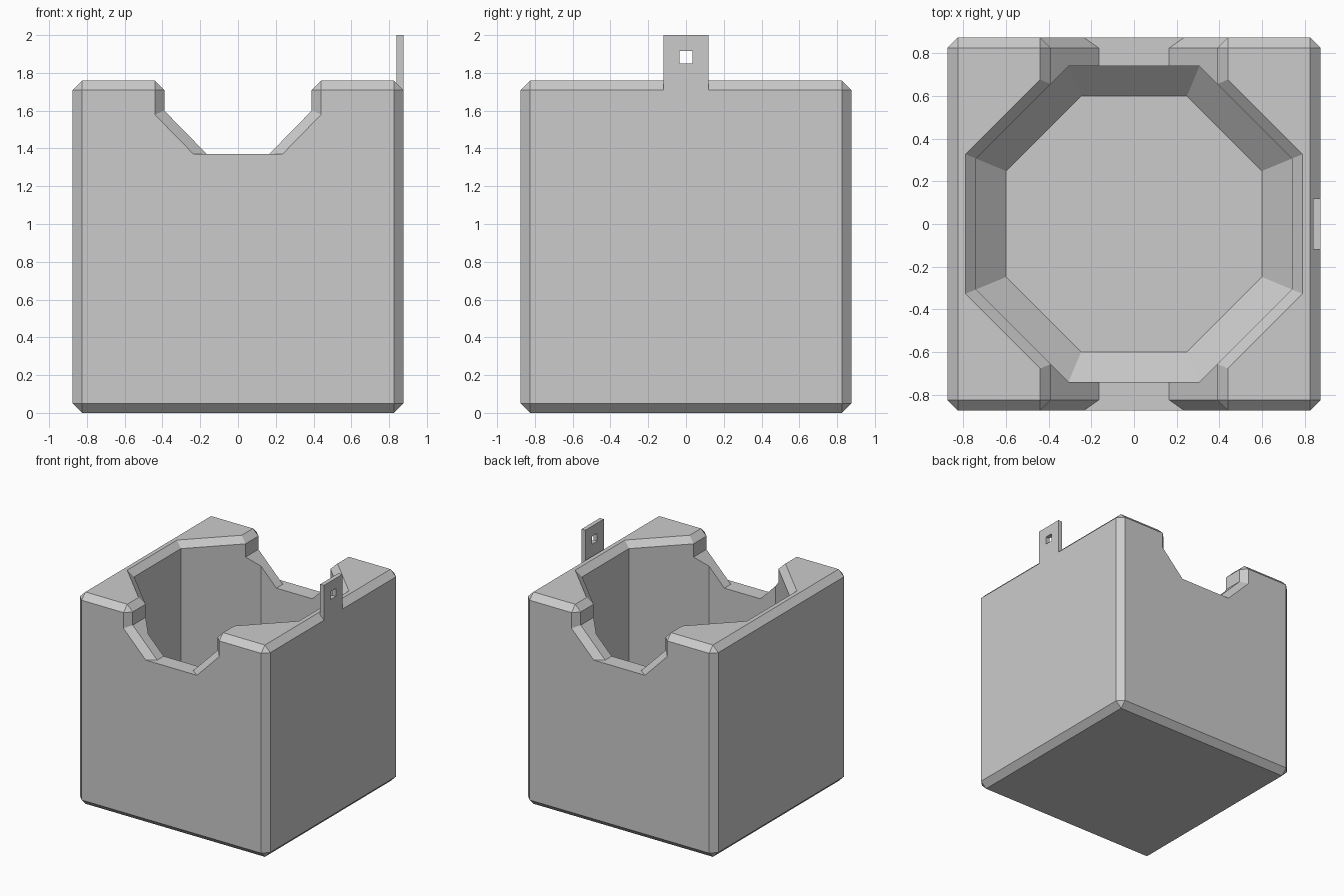
import bpy, bmesh, math

cube = bpy.data.objects.get("Cube")
if cube:
    bpy.data.objects.remove(cube, do_unlink=True)

HALF = 0.875      # half width of the body
TOP = 1.76        # height of the body
CH = 0.05         # chamfer width
FLOOR = 0.14      # thickness of the pocket floor
POCKET = 0.74     # pocket centre to flat side

grey = bpy.data.materials.new("plain grey")
grey.use_nodes = True
grey.diffuse_color = (0.6, 0.6, 0.6, 1)
grey.node_tree.nodes["Principled BSDF"].inputs["Base Color"].default_value = grey.diffuse_color


def finish(name, bm):
    bmesh.ops.recalc_face_normals(bm, faces=bm.faces[:])
    mesh = bpy.data.meshes.new(name)
    bm.to_mesh(mesh)
    bm.free()
    mesh.materials.append(grey)
    obj = bpy.data.objects.new(name, mesh)
    bpy.context.collection.objects.link(obj)
    return obj


def box(name, low, high, chamfer=0):
    bm = bmesh.new()
    bmesh.ops.create_cube(bm, size=1)
    for v in bm.verts:
        v.co = [a + (b - a) * (c + 0.5) for a, b, c in zip(low, high, v.co)]
    if chamfer:
        bmesh.ops.bevel(bm, geom=bm.edges[:], offset=chamfer, segments=1,
                        affect='EDGES')
    return finish(name, bm)


def loft(name, sections):
    """Skin matching closed rings of points and cap both ends."""
    bm = bmesh.new()
    rings = [[bm.verts.new(p) for p in s] for s in sections]
    for a, b in zip(rings, rings[1:]):
        for i in range(len(a)):
            j = (i + 1) % len(a)
            bm.faces.new((a[i], a[j], b[j], b[i]))
    bm.faces.new(rings[0])
    bm.faces.new(rings[-1])
    return finish(name, bm)


def cut(target, cutter):
    mod = target.modifiers.new(cutter.name, 'BOOLEAN')
    mod.operation = 'DIFFERENCE'
    mod.solver = 'EXACT'
    mod.object = cutter
    bpy.context.view_layer.objects.active = target
    bpy.ops.object.modifier_apply(modifier=mod.name)
    bpy.data.objects.remove(cutter, do_unlink=True)


def octagon(flat, z):
    r = flat / math.cos(math.pi / 8)
    angles = [(k + 0.5) * math.pi / 4 for k in range(8)]
    return [(r * math.cos(a), r * math.sin(a), z) for a in angles]


def notch(y, d):
    """Notch outline at depth y, with its sides pushed out by d."""
    half = [(0.165 + d * math.sqrt(2), 1.37),
            (0.39 + d, 1.6 - d * math.tan(math.pi / 8)),
            (0.39 + d, TOP - CH),
            (0.39 + d + 2 * CH, TOP + CH)]
    return [(x, y, z) for x, z in half] + [(-x, y, z) for x, z in reversed(half)]


# Chamfered block
body = box("body", (-HALF, -HALF, 0), (HALF, HALF, TOP), CH)

# Eight-sided pocket with a sloped foot and a chamfered rim
slope = 0.14
cut(body, loft("pocket_cutter", [
    octagon(POCKET - slope, FLOOR),
    octagon(POCKET, FLOOR + slope),
    octagon(POCKET, TOP - CH),
    octagon(POCKET + 2 * CH, TOP + CH)]))

# Notch through front and back, flared at both outer ends
inner, outer = HALF - CH, HALF + CH
cut(body, loft("notch_cutter", [
    notch(-outer, 2 * CH), notch(-inner, 0), notch(inner, 0), notch(outer, 2 * CH)]))

# Upright tab with a square hole
tab = box("tab", (0.84, -0.12, TOP - CH), (HALF, 0.12, 2))
cut(tab, box("hole_cutter", (0.8, -0.034, 1.85), (0.9, 0.034, 1.915)))
